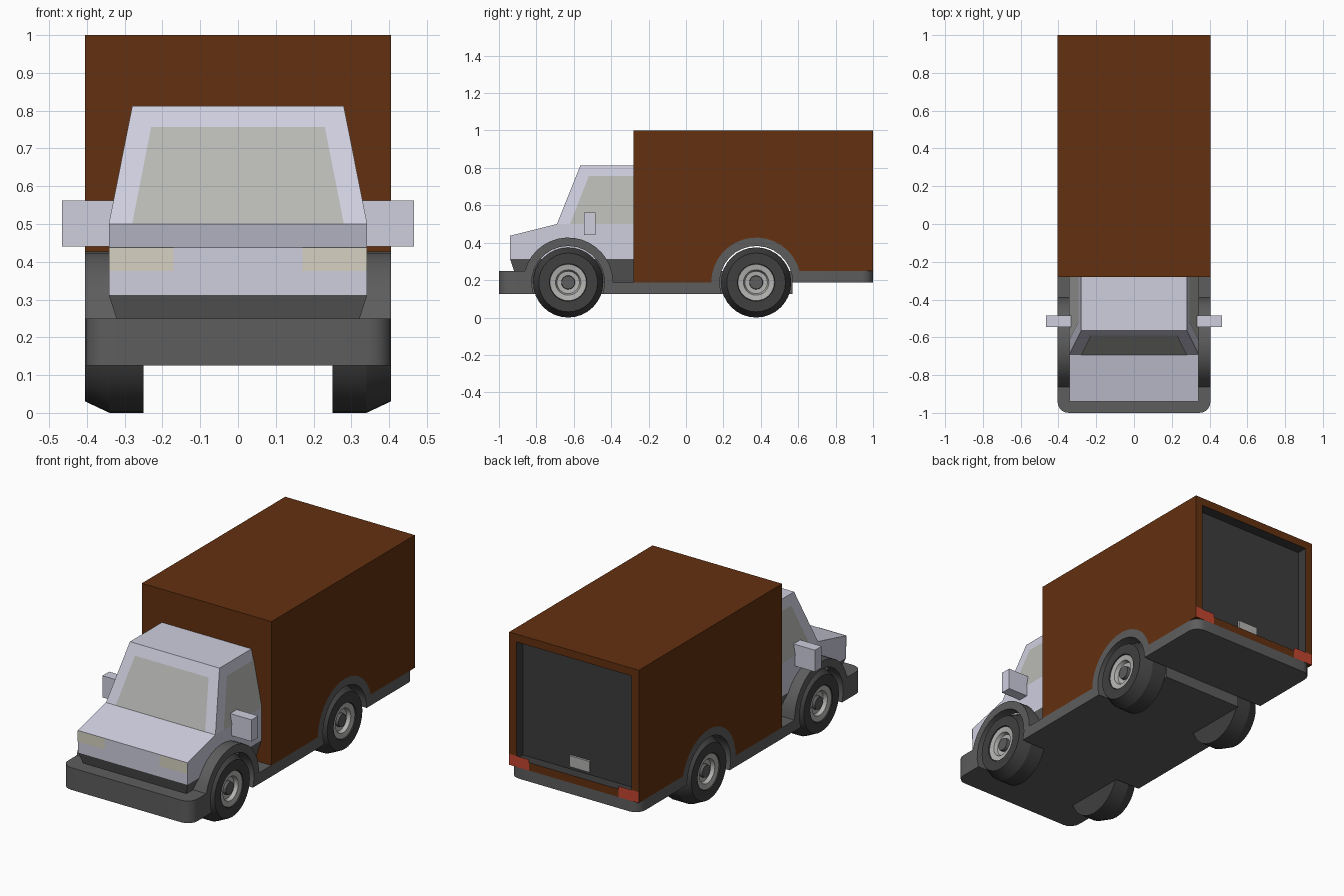
import bpy, bmesh
from math import sin, cos, asin, radians, degrees, tau
from mathutils import Vector, Matrix

if "Cube" in bpy.data.objects:
    bpy.data.objects.remove(bpy.data.objects["Cube"])


def material(name, r, g, b):
    m = bpy.data.materials.new(name)
    m.diffuse_color = (r, g, b, 1)
    m.use_nodes = True
    m.node_tree.nodes["Principled BSDF"].inputs["Base Color"].default_value = m.diffuse_color
    return m


BROWN = material("brown", 0.125, 0.03, 0.005)
PAINT = material("pale_paint", 0.62, 0.62, 0.74)
DARK = material("dark_grey", 0.11, 0.11, 0.11)
PANEL = material("door_grey", 0.045, 0.045, 0.045)
RUBBER = material("rubber", 0.05, 0.05, 0.05)
METAL = material("metal", 0.45, 0.45, 0.44)
GLASS = material("glass", 0.48, 0.48, 0.46)
LAMP = material("lamp", 0.68, 0.64, 0.54)
RED = material("red", 0.55, 0.06, 0.03)

AXLE_Z = 0.1875
AXLES = (-0.63, 0.375)
ARCH, WELL = 0.24, 0.195
ARCH_A = degrees(asin(0.0625 / ARCH))
WELL_A = degrees(asin(0.0625 / WELL))


def finish(bm, name, *mats, smooth=False, recalc=True):
    if recalc:
        bmesh.ops.recalc_face_normals(bm, faces=bm.faces)
    me = bpy.data.meshes.new(name)
    bm.to_mesh(me)
    bm.free()
    ob = bpy.data.objects.new(name, me)
    bpy.context.collection.objects.link(ob)
    for m in mats:
        me.materials.append(m)
    if smooth:
        bpy.ops.object.select_all(action='DESELECT')
        ob.select_set(True)
        bpy.context.view_layer.objects.active = ob
        bpy.ops.object.shade_smooth_by_angle(angle=radians(25))
    return ob


def arc(cy, r, a0, a1, n=16):
    angles = [radians(a0 + (a1 - a0) * i / n) for i in range(n + 1)]
    return [(cy + r * cos(a), AXLE_Z + r * sin(a)) for a in angles]


def prism(profile, x0, x1):
    """Extrude a side profile of (y, z) points along x."""
    bm = bmesh.new()
    face = bm.faces.new([bm.verts.new((x0, y, z)) for y, z in profile])
    ext = bmesh.ops.extrude_face_region(bm, geom=[face], use_keep_orig=True)
    moved = [g for g in ext["geom"] if isinstance(g, bmesh.types.BMVert)]
    bmesh.ops.translate(bm, vec=(x1 - x0, 0, 0), verts=moved)
    bmesh.ops.recalc_face_normals(bm, faces=bm.faces)
    return bm


def block(name, mat, low, high):
    """Tapered block between two rectangles (x0, x1, y0, y1, z)."""
    bm = bmesh.new()
    rings = [[bm.verts.new(p) for p in ((a, c, z), (b, c, z), (b, d, z), (a, d, z))]
             for a, b, c, d, z in (low, high)]
    for ring in rings:
        bm.faces.new(ring)
    for i in range(4):
        j = (i + 1) % 4
        bm.faces.new((rings[0][i], rings[0][j], rings[1][j], rings[1][i]))
    return finish(bm, name, mat)


def patch(name, mat, points):
    """Flat coloured panel facing away from the middle of the truck."""
    bm = bmesh.new()
    f = bm.faces.new([bm.verts.new(p) for p in points])
    f.normal_update()
    if f.normal.dot(f.calc_center_median() - Vector((0, 0, 0.5))) < 0:
        f.normal_flip()
    f.normal_update()
    bmesh.ops.translate(bm, vec=f.normal * 0.003, verts=bm.verts)
    return finish(bm, name, mat, recalc=False)


def lathe(name, mat, profile, side, cy):
    """Spin (x, radius) points around an axle."""
    bm = bmesh.new()
    vs = [bm.verts.new((x, 0, r)) for x, r in profile]
    es = [bm.edges.new(p) for p in zip(vs, vs[1:])]
    bmesh.ops.spin(bm, geom=vs + es, axis=(1, 0, 0), cent=(0, 0, 0),
                   angle=tau, steps=32)
    bmesh.ops.remove_doubles(bm, verts=bm.verts, dist=1e-5)
    bmesh.ops.transform(bm, verts=bm.verts, matrix=Matrix.Translation((0, cy, AXLE_Z))
                        @ Matrix.Diagonal((side, 1, 1, 1)))
    return finish(bm, name, mat, smooth=True)


# Cargo box with rear wheel arch cut out and recessed rear door
profile = [(-0.28, AXLE_Z), (-0.28, 1), (1, 1), (1, 0.25)]
profile += arc(AXLES[1], ARCH, ARCH_A, 180)
bm = prism(profile, -0.405, 0.405)
rear = next(f for f in bm.faces if f.normal.y > 0.9 and f.calc_center_median().y > 0.99)
bmesh.ops.inset_region(bm, faces=[rear], thickness=0.0625)
walls = bmesh.ops.extrude_discrete_faces(bm, faces=[rear])
door = walls["faces"][0]
bmesh.ops.translate(bm, vec=(0, -0.06, 0), verts=door.verts)
door.material_index = 1
for e in door.edges:
    for f in e.link_faces:
        f.material_index = 1
finish(bm, "cargo_box", BROWN, PANEL)
block("door_handle", METAL, (-0.0625, 0.0625, 0.93, 0.952, 0.3125),
      (-0.0625, 0.0625, 0.93, 0.952, 0.375))

# Chassis centre
finish(prism([(-1, 0.125), (-1, 0.25), (1, 0.25), (1, AXLE_Z), (0.57, AXLE_Z),
              (0.57, 0.125)], -0.25, 0.25), "chassis_centre", DARK)

# Cab: lower body with bonnet, tapered upper cab, dark skirt
finish(prism([(-0.94, 0.3125), (-0.94, 0.4375), (-0.69, 0.5), (-0.28, 0.5),
              (-0.28, 0.3125)], -0.342, 0.342), "cab_body", PAINT)
block("cab_top", PAINT, (-0.342, 0.342, -0.69, -0.28, 0.5),
      (-0.28, 0.28, -0.565, -0.28, 0.8125))
block("cab_skirt", DARK, (-0.302, 0.302, -0.90, -0.28, AXLE_Z),
      (-0.342, 0.342, -0.94, -0.28, 0.3125))


# Windscreen lies on the sloped front of the cab
def front_y(z):
    return -0.69 + 0.125 * (z - 0.5) / 0.3125


def side_x(z):
    return 0.342 - 0.062 * (z - 0.5) / 0.3125


patch("windscreen", GLASS, [(x, front_y(z), z) for x, z in
      ((-0.28, 0.5), (0.28, 0.5), (0.23, 0.755), (-0.23, 0.755))])

# Side sills with wheel arches, repeated left and right
sill = [(-1, 0.125), (-1, 0.25)]
sill += arc(AXLES[0], ARCH, 180 - ARCH_A, 0) + arc(AXLES[1], ARCH, 180, ARCH_A)
sill += [(1, 0.25), (1, AXLE_Z)] + arc(AXLES[1], WELL, 0, 180 + WELL_A)
sill += arc(AXLES[0], WELL, -WELL_A, 180 + WELL_A)

tyre = [(0.25, 0), (0.25, 0.1875), (0.34, 0.1875), (0.405, 0.157),
        (0.405, 0.1), (0.385, 0.097)]
rim = [(0.385, 0.1), (0.4, 0.097), (0.395, 0.068), (0.375, 0.06)]
dish = [(0.375, 0.061), (0.372, 0.03)]
hub = [(0.372, 0.037), (0.39, 0.035), (0.39, 0)]

for s, side in ((1, "right"), (-1, "left")):
    bm = prism(sill, 0.25 * s, 0.405 * s)
    corners = [e for e in bm.edges if all(abs(v.co.x) > 0.4 and abs(v.co.y) > 0.99
                                          for v in e.verts)]
    bmesh.ops.bevel(bm, geom=corners, offset=0.06, segments=5, profile=0.5,
                    affect='EDGES')
    finish(bm, f"fender_{side}", DARK, smooth=True)

    # Wheels
    for cy, end in zip(AXLES, ("front", "rear")):
        tag = f"{end}_{side}"
        lathe(f"tyre_{tag}", RUBBER, tyre, s, cy)
        lathe(f"rim_{tag}", METAL, rim, s, cy)
        lathe(f"rim_dish_{tag}", METAL, dish, s, cy)
        lathe(f"hub_{tag}", DARK, hub, s, cy)

    # Mirror, side window and lights
    x0, x1 = sorted((0.325 * s, 0.466 * s))
    block(f"mirror_{side}", PAINT, (x0, x1, -0.545, -0.485, 0.44),
          (x0, x1, -0.545, -0.485, 0.5625))
    patch(f"side_window_{side}", GLASS, [(s * side_x(z), y, z) for y, z in
          ((-0.62, 0.5), (-0.28, 0.5), (-0.28, 0.755), (-0.52, 0.755))])
    patch(f"headlight_{side}", LAMP, [(s * x, -0.94, z) for x, z in
          ((0.171, 0.375), (0.342, 0.375), (0.342, 0.4375), (0.171, 0.4375))])
    patch(f"tail_light_{side}", RED, [(s * x, 0.998, z) for x, z in
          ((0.28, 0.25), (0.405, 0.25), (0.405, 0.3125), (0.28, 0.3125))])
